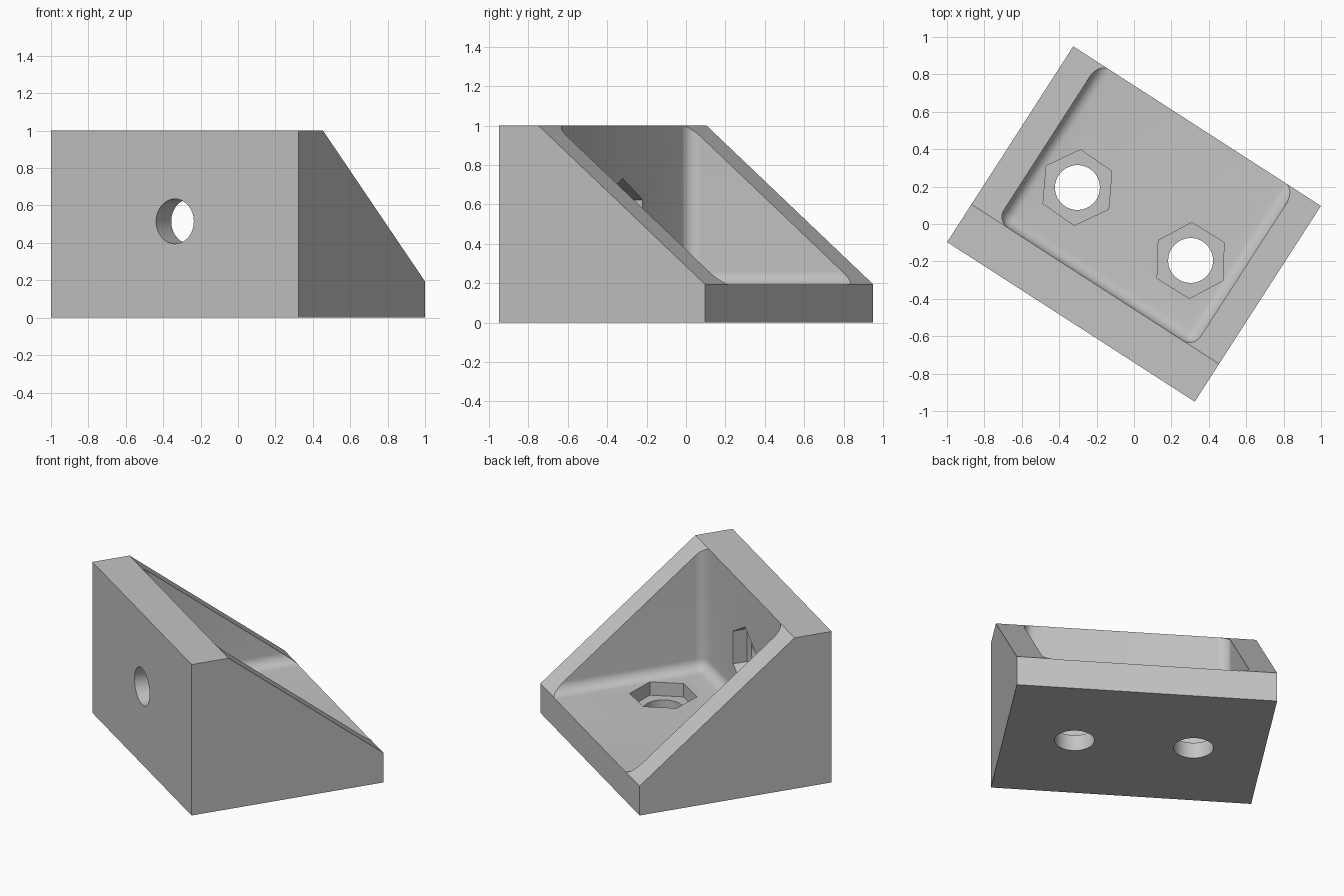
import bpy, bmesh
from math import radians
from mathutils import Matrix, Vector

if "Cube" in bpy.data.objects:
    bpy.data.objects.remove(bpy.data.objects["Cube"], do_unlink=True)

WIDTH, DEPTH = 1.575, 1.245
FRONT = -DEPTH / 2
WALL, FLOOR = 0.24, 0.195     # front wall and base plate thickness
NUT_DEPTH = 0.09

grey = bpy.data.materials.new("grey plastic")
grey.use_nodes = True
grey.diffuse_color = (0.55, 0.55, 0.55, 1)
grey.node_tree.nodes["Principled BSDF"].inputs["Base Color"].default_value = (0.55, 0.55, 0.55, 1)


def make_object(name, bm):
    bmesh.ops.recalc_face_normals(bm, faces=bm.faces)
    mesh = bpy.data.meshes.new(name)
    bm.to_mesh(mesh)
    bm.free()
    mesh.materials.append(grey)
    obj = bpy.data.objects.new(name, mesh)
    bpy.context.collection.objects.link(obj)
    return obj


def prism_cutter(name, sides, radius, length, centre, turn=0, forward=False):
    """Upright prism, or one lying along the depth axis when forward is set."""
    bm = bmesh.new()
    matrix = Matrix.Translation(centre)
    if forward:
        matrix = matrix @ Matrix.Rotation(radians(90), 4, 'X')
    matrix = matrix @ Matrix.Rotation(radians(turn), 4, 'Z')
    bmesh.ops.create_cone(bm, cap_ends=True, segments=sides, radius1=radius,
                          radius2=radius, depth=length, matrix=matrix)
    return make_object(name, bm)


# Wedge body: side profile extruded across the width
bm = bmesh.new()
profile = [(FRONT, 0), (-FRONT, 0), (-FRONT, FLOOR), (FRONT + WALL, 1), (FRONT, 1)]
side = bm.faces.new([bm.verts.new((-WIDTH / 2, y, z)) for y, z in profile])
grown = bmesh.ops.extrude_face_region(bm, geom=[side])["geom"]
bmesh.ops.translate(bm, vec=(WIDTH, 0, 0),
                    verts=[v for v in grown if isinstance(v, bmesh.types.BMVert)])
body = make_object("corner_bracket", bm)

# Rounded pocket between the two side gussets
bm = bmesh.new()
low = Vector((-0.625, FRONT + WALL, FLOOR - 0.002))
high = Vector((0.625, 1.5, 2))
bmesh.ops.create_cube(bm, size=1, matrix=Matrix.Translation((low + high) / 2)
                      @ Matrix.Diagonal((*(high - low), 1)))
bmesh.ops.bevel(bm, geom=bm.edges[:], offset=0.07, segments=8, profile=0.5, affect='EDGES')
cutters = [make_object("pocket_cutter", bm)]

# Bolt holes and nut recesses in the base plate
for x, turn in ((-0.36, 28), (0.36, 31)):
    cutters.append(prism_cutter("base_hole_cutter", 48, 0.12, 0.8, (x, 0, 0.1)))
    cutters.append(prism_cutter("base_nut_cutter", 6, 0.203, 2 * NUT_DEPTH,
                                (x, 0, FLOOR), turn))

# Bolt hole and nut recess in the front wall
cutters.append(prism_cutter("wall_hole_cutter", 48, 0.12, 0.8,
                            (0, FRONT + 0.1, 0.515), forward=True))
cutters.append(prism_cutter("wall_nut_cutter", 6, 0.217, 2 * NUT_DEPTH,
                            (0, FRONT + WALL, 0.515), 30 + 30, forward=True))

# Apply every cut, then remove the cutters
bpy.ops.object.select_all(action='DESELECT')
bpy.context.view_layer.objects.active = body
body.select_set(True)
for cutter in cutters:
    cutter.hide_render = True
    cut = body.modifiers.new(cutter.name, 'BOOLEAN')
    cut.operation, cut.solver, cut.object = 'DIFFERENCE', 'EXACT', cutter
    bpy.ops.object.modifier_apply(modifier=cut.name)
    bpy.data.objects.remove(cutter, do_unlink=True)

# Smooth fillets with crisp edges, and the turned stance
bpy.ops.object.shade_smooth_by_angle(angle=radians(30))
body.rotation_euler.z = radians(-32.8)
